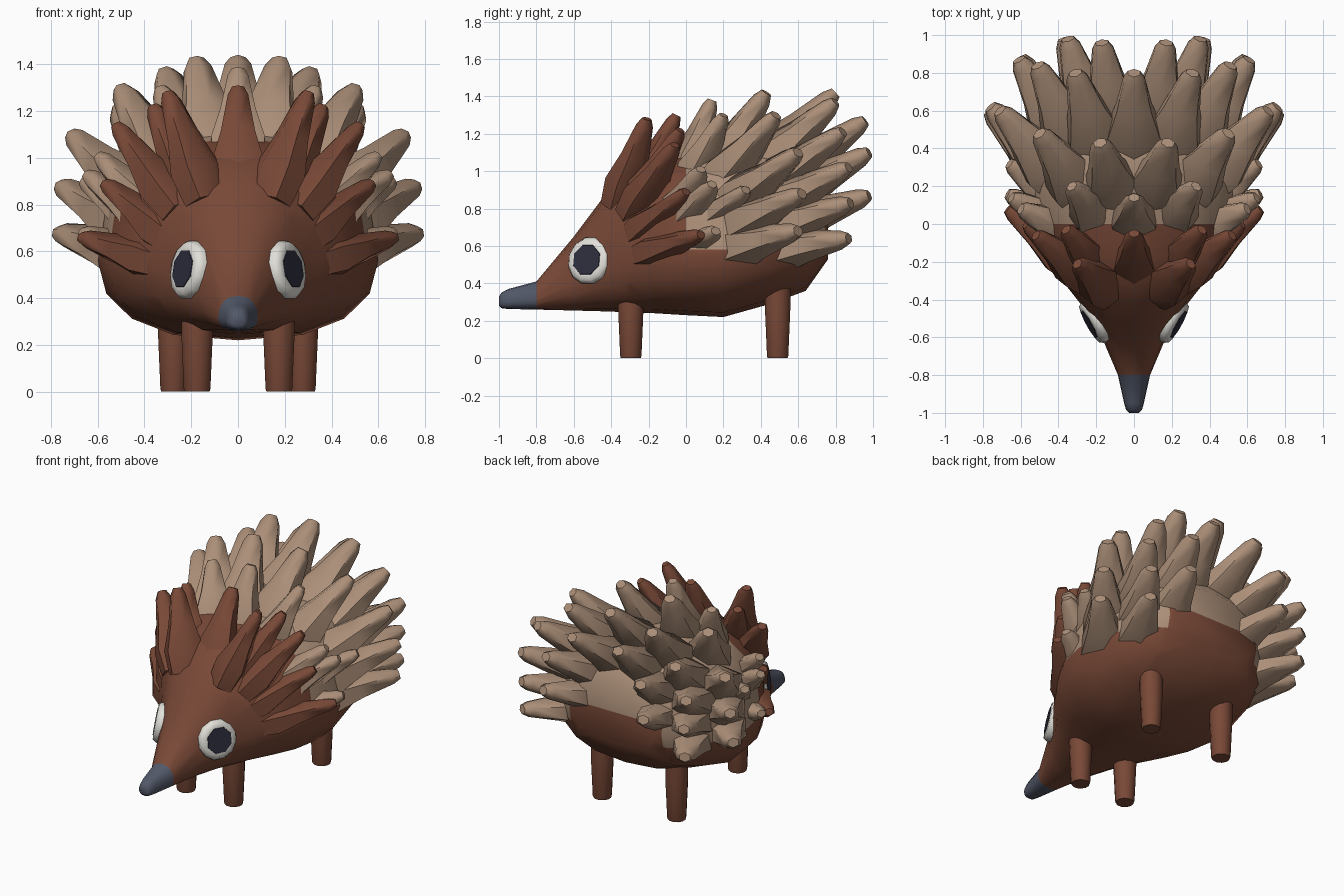
import bpy, bmesh, math
from mathutils import Vector

cube = bpy.data.objects.get("Cube")
if cube:
    bpy.data.objects.remove(cube)


def material(name, rgb):
    m = bpy.data.materials.new(name)
    m.use_nodes = True
    m.diffuse_color = (*rgb, 1)
    bsdf = next(n for n in m.node_tree.nodes if n.type == 'BSDF_PRINCIPLED')
    bsdf.inputs["Base Color"].default_value = (*rgb, 1)
    bsdf.inputs["Roughness"].default_value = 0.8
    return m


BROWN = material("fur brown", (0.19, 0.066, 0.038))
TAN = material("spine tan", (0.41, 0.275, 0.19))
SLATE = material("nose slate", (0.085, 0.098, 0.14))
WHITE = material("eye white", (0.76, 0.74, 0.69))
DARK = material("pupil dark", (0.027, 0.027, 0.048))


def loft(bm, rings):
    """Skin closed rings of points and cap both ends."""
    loops = [[bm.verts.new(p) for p in ring] for ring in rings]
    n = len(loops[0])
    for a, b in zip(loops, loops[1:]):
        for i in range(n):
            j = (i + 1) % n
            bm.faces.new((a[i], a[j], b[j], b[i]))
    bm.faces.new(loops[0][::-1])
    bm.faces.new(loops[-1])


def lathe(bm, origin, axis, profile, sides, flat=1.0):
    """Round a (radius, height) profile about an axis through origin."""
    q = axis.to_track_quat('Z', 'Y')
    rings = []
    for r, h in profile:
        ring = []
        for i in range(sides):
            a = 2 * math.pi * (i + 0.5) / sides
            ring.append(origin + q @ Vector((r * math.cos(a), flat * r * math.sin(a), h)))
        rings.append(ring)
    loft(bm, rings)


def finish(bm, name, mats, angle=35):
    bmesh.ops.recalc_face_normals(bm, faces=bm.faces)
    mesh = bpy.data.meshes.new(name)
    bm.to_mesh(mesh)
    bm.free()
    for m in mats:
        mesh.materials.append(m)
    ob = bpy.data.objects.new(name, mesh)
    bpy.context.collection.objects.link(ob)
    bpy.ops.object.select_all(action='DESELECT')
    ob.select_set(True)
    bpy.context.view_layer.objects.active = ob
    bpy.ops.object.shade_smooth_by_angle(angle=math.radians(angle))


# Body: sections as (y, half width, bottom z, top z)
sections = [
    (-1.0, 0.025, 0.28, 0.33), (-0.985, 0.042, 0.267, 0.352), (-0.95, 0.052, 0.263, 0.37),
    (-0.8, 0.085, 0.26, 0.41), (-0.6, 0.17, 0.255, 0.65),
    (-0.42, 0.285, 0.25, 0.89), (-0.3, 0.38, 0.245, 1.0), (-0.16, 0.48, 0.24, 1.06),
    (0.0, 0.56, 0.23, 1.09), (0.2, 0.6, 0.22, 1.14),
    (0.45, 0.57, 0.29, 1.16), (0.64, 0.48, 0.36, 1.08),
    (0.76, 0.32, 0.53, 0.93)]


def section(y, w, low, high):
    mid = low + 0.37 * (high - low)
    ring = []
    for i in range(16):
        a = 2 * math.pi * i / 16
        c, s = math.cos(a), math.sin(a)
        x = w * math.copysign(abs(c) ** 0.8, c)
        z = mid + ((high - mid) if s > 0 else (mid - low)) * math.copysign(abs(s) ** 0.92, s)
        ring.append((x, y, z))
    return ring


bm = bmesh.new()
loft(bm, [section(*s) for s in sections])
for co, no in (((0, 0, 0.58), (0, 0, 1)), ((0, 0, 0.74), (0, 0, 1)),
               ((0.34, 0, 0), (1, 0, 0)), ((-0.34, 0, 0), (1, 0, 0))):
    bmesh.ops.bisect_plane(bm, geom=bm.verts[:] + bm.edges[:] + bm.faces[:],
                           plane_co=co, plane_no=no)
for f in bm.faces:
    c = f.calc_center_median()
    rear_patch = c.y > 0.5 and abs(c.x) < 0.34 and c.z < 0.74
    if c.y < -0.8:
        f.material_index = 2
    elif c.y > 0 and c.z > 0.58 and not rear_patch:
        f.material_index = 1
finish(bm, "body", [BROWN, TAN, SLATE], 60)


# Spines: tips on the left half; each points away from a focus in the body
# and flares into a wide collar where it leaves the skin
def spines(name, mat, tips, focus, length, radius):
    bm = bmesh.new()
    profile = [(1.6 * radius, 0), (1.85 * radius, 0.28 * length),
               (1.2 * radius, 0.58 * length), (0.72 * radius, 0.92 * length),
               (0.42 * radius, length)]
    for x, y, z in tips:
        for side in ((1, -1) if x else (1,)):
            tip = Vector((side * x, y, z))
            d = (tip - focus).normalized()
            lathe(bm, tip - d * length, d, profile, 6, 0.8)
    finish(bm, name, [mat], 62)


spines("brow_spines", BROWN,
       [(0, -0.05, 1.3), (0.3, -0.21, 1.28), (0.36, -0.03, 1.22),
        (0.52, -0.06, 1.14), (0.57, 0.0, 0.89), (0.67, 0.08, 0.66)],
       Vector((0, -0.47, 0.45)), 0.52, 0.07)
spines("front_back_spines", TAN,
       [(0, 0.14, 1.38), (0.33, 0.2, 1.3), (0.6, 0.08, 1.01), (0.65, 0.14, 0.93),
        (0.66, 0.32, 0.9), (0.67, 0.16, 0.68)],
       Vector((0, -0.2, 0.45)), 0.45, 0.072)
spines("middle_back_spines", TAN,
       [(0.18, 0.43, 1.42), (0.5, 0.48, 1.3), (0.71, 0.6, 1.1), (0.76, 0.62, 0.88),
        (0.77, 0.6, 0.68)],
       Vector((0, -0.2, 0.45)), 0.6, 0.09)
spines("rear_back_spines", TAN,
       [(0, 0.8, 1.42), (0.31, 0.8, 1.37), (0.51, 0.84, 1.21), (0.61, 0.87, 1.02),
        (0.6, 0.88, 0.83), (0.6, 0.87, 0.64), (0.17, 0.96, 1.27), (0.35, 0.98, 1.1),
        (0.37, 0.98, 0.87)],
       Vector((0, -0.2, 0.45)), 0.62, 0.09)

# Eyes and legs, mirrored
for side, label in ((1, "left"), (-1, "right")):
    centre = Vector((side * 0.212, -0.518, 0.522))
    out = Vector((side * 0.86, -0.48, 0.16)).normalized()
    bm = bmesh.new()
    lathe(bm, centre, out, [(0.115, -0.06), (0.129, 0.0), (0.113, 0.025), (0.084, 0.028)], 12)
    finish(bm, label + "_eye_white", [WHITE], 60)
    bm = bmesh.new()
    lathe(bm, centre, out, [(0.087, 0.024), (0.084, 0.031)], 8)
    finish(bm, label + "_pupil", [DARK])
    for part, x, y, top in (("front", 0.175, -0.295, 0.32), ("hind", 0.275, 0.49, 0.42)):
        bm = bmesh.new()
        lathe(bm, Vector((side * x, y, 0)), Vector((0, 0, 1)),
              [(0.055, 0), (0.059, 0.012), (0.07, 0.26), (0.07, top)], 12)
        finish(bm, f"{part}_{label}_leg", [BROWN])
